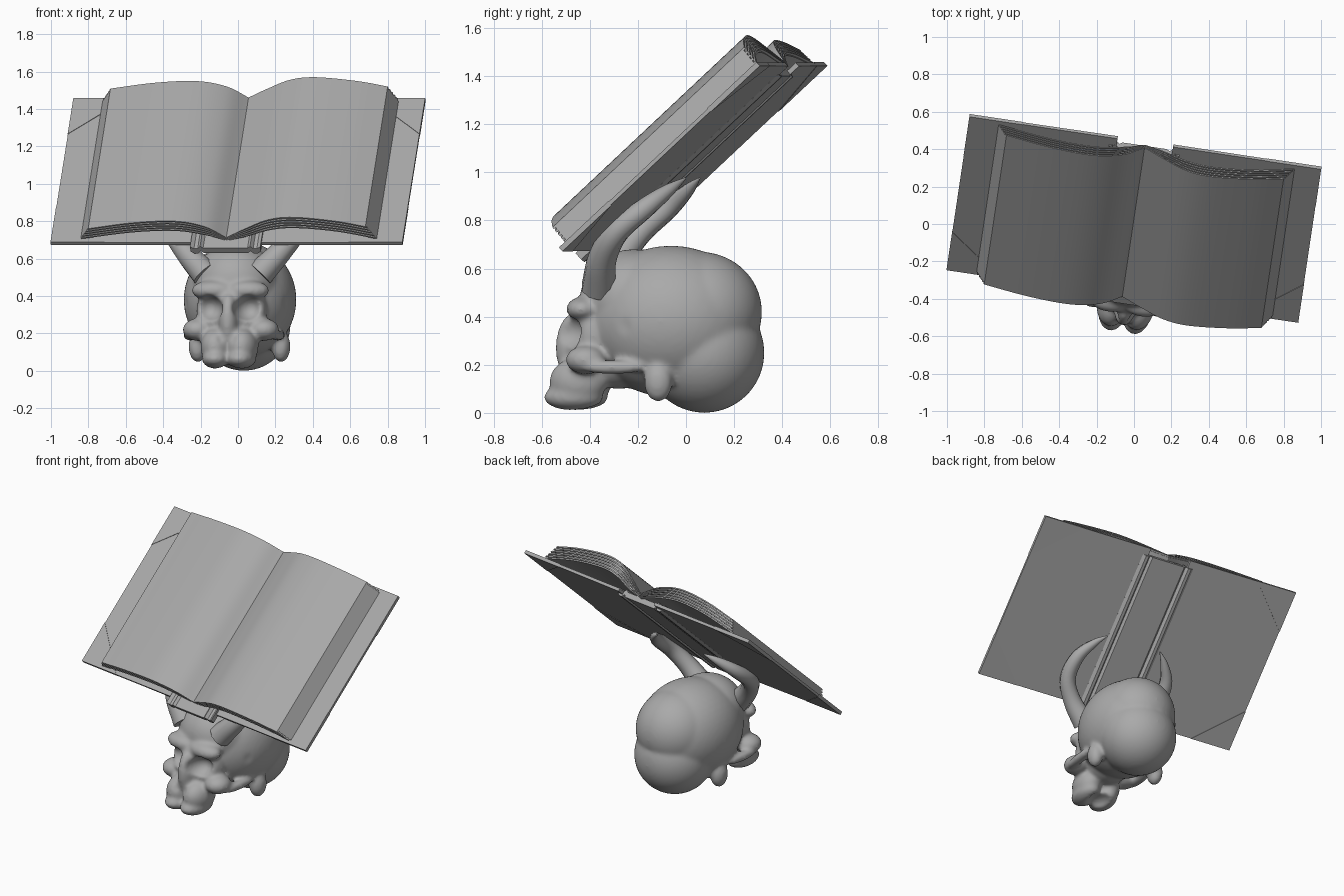
import bpy, bmesh, math
from mathutils import Matrix, Vector

cube = bpy.data.objects.get("Cube")
if cube:
    bpy.data.objects.remove(cube)

grey = bpy.data.materials.new("stone grey")
grey.use_nodes = True
grey.diffuse_color = (0.4, 0.4, 0.4, 1)
grey.node_tree.nodes["Principled BSDF"].inputs["Base Color"].default_value = (0.4, 0.4, 0.4, 1)

YAW = Matrix.Rotation(math.radians(-8.5), 4, 'Z')
SKULL = YAW @ Matrix.Translation((0.02, 0, 0))
BOOK = Matrix.Translation((0, 0.03, 1.065)) @ YAW @ Matrix.Rotation(math.radians(42.9), 4, 'X')


def finish(name, bm, matrix, angle=30):
    mesh = bpy.data.meshes.new(name)
    bmesh.ops.recalc_face_normals(bm, faces=bm.faces)
    bm.to_mesh(mesh)
    bm.free()
    mesh.materials.append(grey)
    ob = bpy.data.objects.new(name, mesh)
    bpy.context.collection.objects.link(ob)
    ob.matrix_world = matrix
    smooth(ob, angle)
    return ob


def smooth(ob, angle):
    bpy.ops.object.select_all(action='DESELECT')
    ob.select_set(True)
    bpy.context.view_layer.objects.active = ob
    bpy.ops.object.shade_smooth_by_angle(angle=math.radians(angle))


def prism(bm, profile, low, high):
    """Extrude an (x, z) outline along y."""
    a, b = [[bm.verts.new((x, y, z)) for x, z in profile] for y in (low, high)]
    bm.faces.new(a)
    bm.faces.new(b[::-1])
    for i in range(len(a)):
        j = (i + 1) % len(a)
        bm.faces.new((a[i], b[i], b[j], a[j]))


def rounded(points, steps=6):
    """Smooth curve through a few points."""
    p = [Vector(q) for q in points]
    p = [2 * p[0] - p[1]] + p + [2 * p[-1] - p[-2]]
    out = []
    for a, b, c, d in zip(p, p[1:], p[2:], p[3:]):
        for i in range(steps):
            t = i / steps
            out.append(0.5 * (2 * b + (c - a) * t + (2 * a - 5 * b + 4 * c - d) * t ** 2
                              + (3 * b - a - 3 * c + d) * t ** 3))
    return out + [p[-2]]


# Book covers with corner pieces
for side, label in ((-1, "right"), (1, "left")):
    bm = bmesh.new()
    prism(bm, [(side * x, z) for x, z in ((0.15, -0.012), (0.95, -0.008), (0.95, 0.008), (0.15, 0.008))],
          -0.565, 0.565)
    finish(label + "_cover", bm, BOOK)
    bm = bmesh.new()
    for end in (-1, 1):
        rings = [[bm.verts.new((side * x, end * y, z)) for x, y in
                  ((0.951, 0.566), (0.951, 0.285), (0.66, 0.566))] for z in (-0.011, 0.011)]
        bm.faces.new(rings[0])
        bm.faces.new(rings[1])
        for i in range(3):
            j = (i + 1) % 3
            bm.faces.new((rings[0][i], rings[0][j], rings[1][j], rings[1][i]))
    finish(label + "_cover_corners", bm, BOOK)

# Spine with hinge grooves, set a little lower than the covers
half = [(0.19, -0.012), (0.17, -0.026), (0.15, -0.026), (0.135, -0.008), (0.12, -0.022)]
under = half + [(-x, z) for x, z in reversed(half)]
bm = bmesh.new()
prism(bm, under + [(x, z + 0.035) for x, z in reversed(under)], -0.615, 0.515)
finish("spine", bm, BOOK)

# Two curved stacks of pages, sheets alternately set back
stacks = {
    "left": ([(0, 0.03), (0.11, 0.095), (0.24, 0.16), (0.38, 0.178), (0.6, 0.15), (0.76, 0.11)],
             [(0, 0.005), (0.11, 0.03), (0.24, 0.075), (0.38, 0.09), (0.6, 0.065), (0.81, 0.012)]),
    "right": ([(0, 0.03), (-0.11, 0.11), (-0.27, 0.15), (-0.5, 0.137), (-0.74, 0.095)],
              [(0, 0.005), (-0.11, 0.04), (-0.27, 0.07), (-0.5, 0.06), (-0.79, 0.012)]),
}
SHEETS = 10
for label, (top, bottom) in stacks.items():
    bm = bmesh.new()
    upper, lower = rounded(top), rounded(bottom)
    for k in range(SHEETS):
        a = [l.lerp(u, k / SHEETS) for l, u in zip(lower, upper)]
        b = [l.lerp(u, (k + 1) / SHEETS) for l, u in zip(lower, upper)]
        end = 0.55 if k % 2 else 0.54
        prism(bm, a + b[::-1], -end, end)
    finish(label + "_pages", bm, BOOK)


def blobs(bm, items):
    """Ellipsoids given by centre and radii; those off the middle are mirrored."""
    for c, r in items:
        for s in ((1, -1) if c[0] else (1,)):
            m = Matrix.Translation((s * c[0], c[1], c[2])) @ Matrix.Diagonal((*r, 1))
            bmesh.ops.create_icosphere(bm, subdivisions=4, radius=1, matrix=m)


# Skull masses
bm = bmesh.new()
blobs(bm, [
    ((0, -0.06, 0.38), (0.30, 0.36, 0.315)),       # cranium
    ((0, 0.08, 0.25), (0.25, 0.25, 0.25)),         # back of the head
    ((0, 0.06, 0.42), (0.25, 0.26, 0.25)),
    ((0, -0.22, 0.47), (0.23, 0.22, 0.21)),        # forehead
    ((0, -0.36, 0.32), (0.19, 0.13, 0.18)),        # face
    ((0.09, -0.41, 0.43), (0.12, 0.075, 0.055)),   # brow
    ((0, -0.46, 0.27), (0.055, 0.085, 0.15)),      # nose bridge
    ((0.18, -0.39, 0.22), (0.08, 0.085, 0.06)),    # cheekbone
    ((0.235, -0.27, 0.19), (0.035, 0.14, 0.03)),   # cheek arch
    ((0.225, -0.08, 0.13), (0.05, 0.06, 0.085)),   # bone behind the ear
    ((0.07, -0.44, 0.13), (0.085, 0.12, 0.1)),     # upper jaw
    ((0.065, -0.46, 0.065), (0.08, 0.125, 0.055)),
    ((0, -0.28, 0.2), (0.13, 0.16, 0.1)),          # base
])
skull = finish("skull", bm, Matrix())

# Hollows in the skull
bm = bmesh.new()
blobs(bm, [
    ((0.11, -0.52, 0.335), (0.084, 0.13, 0.078)),  # eye socket
    ((0.03, -0.575, 0.19), (0.03, 0.055, 0.055)),  # nose opening
    ((0.345, -0.26, 0.35), (0.09, 0.11, 0.14)),    # temple
    ((0, -0.40, 0.0), (0.075, 0.11, 0.06)),        # palate
])
hollows = finish("skull_hollows", bm, Matrix())
hollows.hide_render = True


def voxel(ob, size):
    mod = ob.modifiers.new("Blend", 'REMESH')
    mod.mode, mod.voxel_size, mod.use_smooth_shade = 'VOXEL', size, True


voxel(hollows, 0.008)
voxel(skull, 0.01)
cut = skull.modifiers.new("Hollow", 'BOOLEAN')
cut.operation, cut.object = 'DIFFERENCE', hollows
voxel(skull, 0.01)
soft = skull.modifiers.new("Soften", 'SMOOTH')
soft.factor, soft.iterations = 0.5, 12

baked = bpy.data.meshes.new_from_object(skull.evaluated_get(bpy.context.evaluated_depsgraph_get()))
skull.modifiers.clear()
skull.data = baked
baked.materials.clear()
baked.materials.append(grey)
skull.matrix_world = SKULL
smooth(skull, 80)
bpy.data.objects.remove(hollows)

# Horns swept along a curve
path = [(0.15, -0.34, 0.52), (0.26, -0.31, 0.64), (0.335, -0.24, 0.75),
        (0.335, -0.12, 0.85), (0.27, -0.03, 0.925), (0.2, 0.03, 0.975)]
radii = [(0.075, 0), (0.06, 0), (0.052, 0), (0.043, 0), (0.027, 0), (0.004, 0)]
for side, label in ((-1, "right"), (1, "left")):
    bm = bmesh.new()
    centre = rounded(path, 5)
    width = [w.x for w in rounded(radii, 5)]
    rings = []
    for i, p in enumerate(centre):
        along = (centre[min(i + 1, len(centre) - 1)] - centre[max(i - 1, 0)]).normalized()
        across = along.cross(Vector((0.6, -0.6, 0.5))).normalized()
        other = along.cross(across)
        ring = []
        for k in range(10):
            t = math.tau * k / 10
            q = p + max(width[i], 0.003) * (across * math.cos(t) + other * math.sin(t))
            ring.append(bm.verts.new((side * q.x, q.y, q.z)))
        rings.append(ring)
    for a, b in zip(rings, rings[1:]):
        for k in range(10):
            j = (k + 1) % 10
            bm.faces.new((a[k], a[j], b[j], b[k]))
    bm.faces.new(rings[0])
    bm.faces.new(rings[-1])
    finish(label + "_horn", bm, SKULL, 50)
